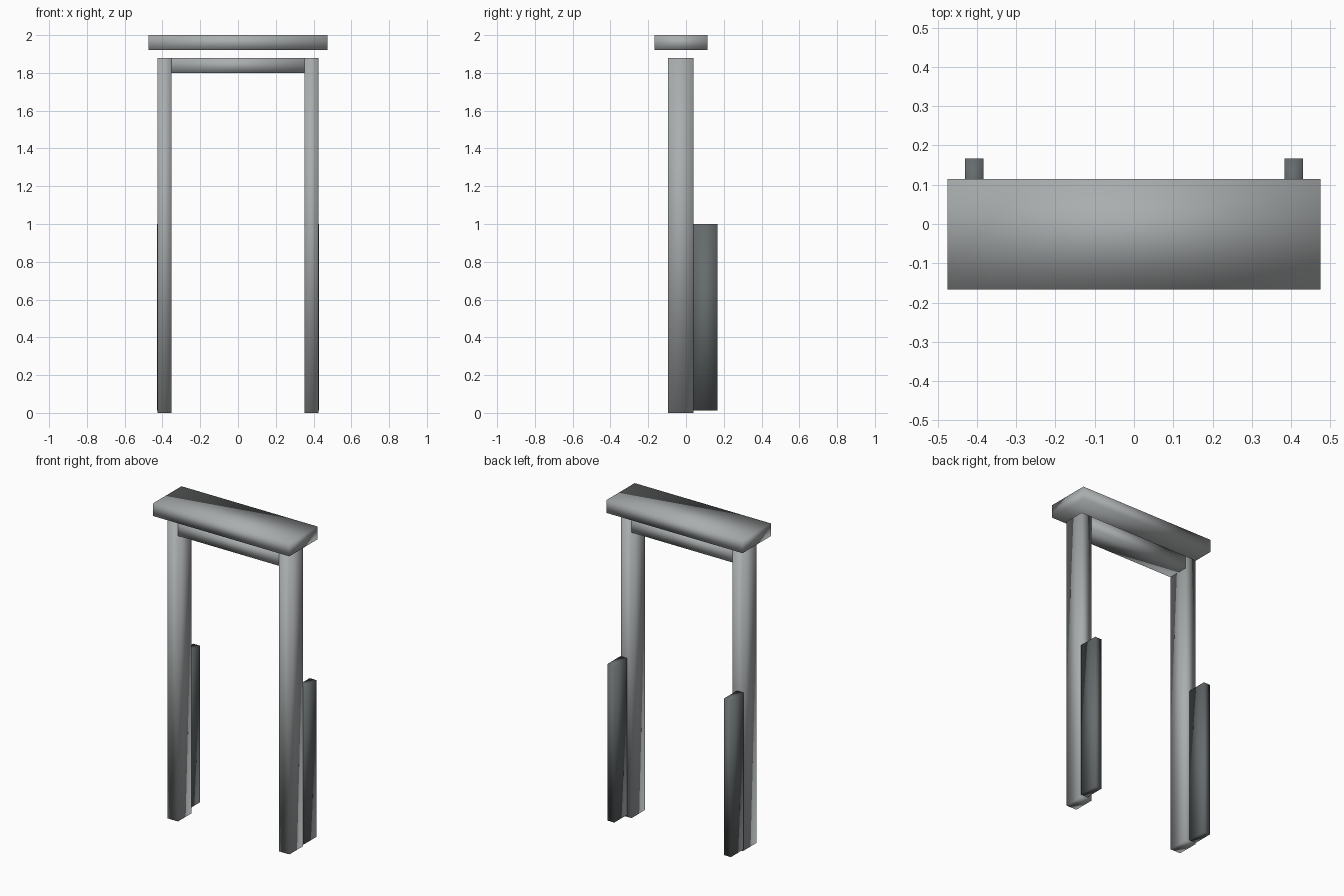
import bpy

default_cube = bpy.data.objects.get("Cube")
if default_cube:
    bpy.data.objects.remove(default_cube, do_unlink=True)


def make_material(name, rgb):
    mat = bpy.data.materials.new(name)
    mat.use_nodes = True
    color = (*rgb, 1.0)
    mat.diffuse_color = color
    mat.node_tree.nodes["Principled BSDF"].inputs["Base Color"].default_value = color
    return mat


def make_block(name, x, y, z, mat):
    """Softly shaded box given by its (min, max) range on each axis."""
    center = [(lo + hi) / 2 for lo, hi in (x, y, z)]
    bpy.ops.mesh.primitive_cube_add(size=1, location=center)
    obj = bpy.context.object
    obj.name = name
    obj.scale = [hi - lo for lo, hi in (x, y, z)]
    bpy.ops.object.transform_apply(location=False, rotation=False, scale=True)
    bpy.ops.object.shade_smooth()
    obj.data.materials.append(mat)
    return obj


light_stone = make_material("light grey stone", (0.40, 0.42, 0.425))
dark_stone = make_material("dark grey stone", (0.13, 0.145, 0.15))

post_depth = (-0.095, 0.04)

# Posts with a dark buttress behind each
for side, sign in (("left", 1), ("right", -1)):
    post_x = sorted((sign * 0.352, sign * 0.425))
    buttress_x = sorted((sign * 0.383, sign * 0.43))
    make_block(side + "_post", post_x, post_depth, (0, 1.88), light_stone)
    make_block(side + "_buttress", buttress_x, (0.04, 0.167), (0.012, 1.0), dark_stone)

# Lintel between the posts
make_block("lintel", (-0.352, 0.352), post_depth, (1.80, 1.88), light_stone)

# Cap slab above the frame
make_block("cap_slab", (-0.475, 0.475), (-0.167, 0.115), (1.92, 2.0), light_stone)
